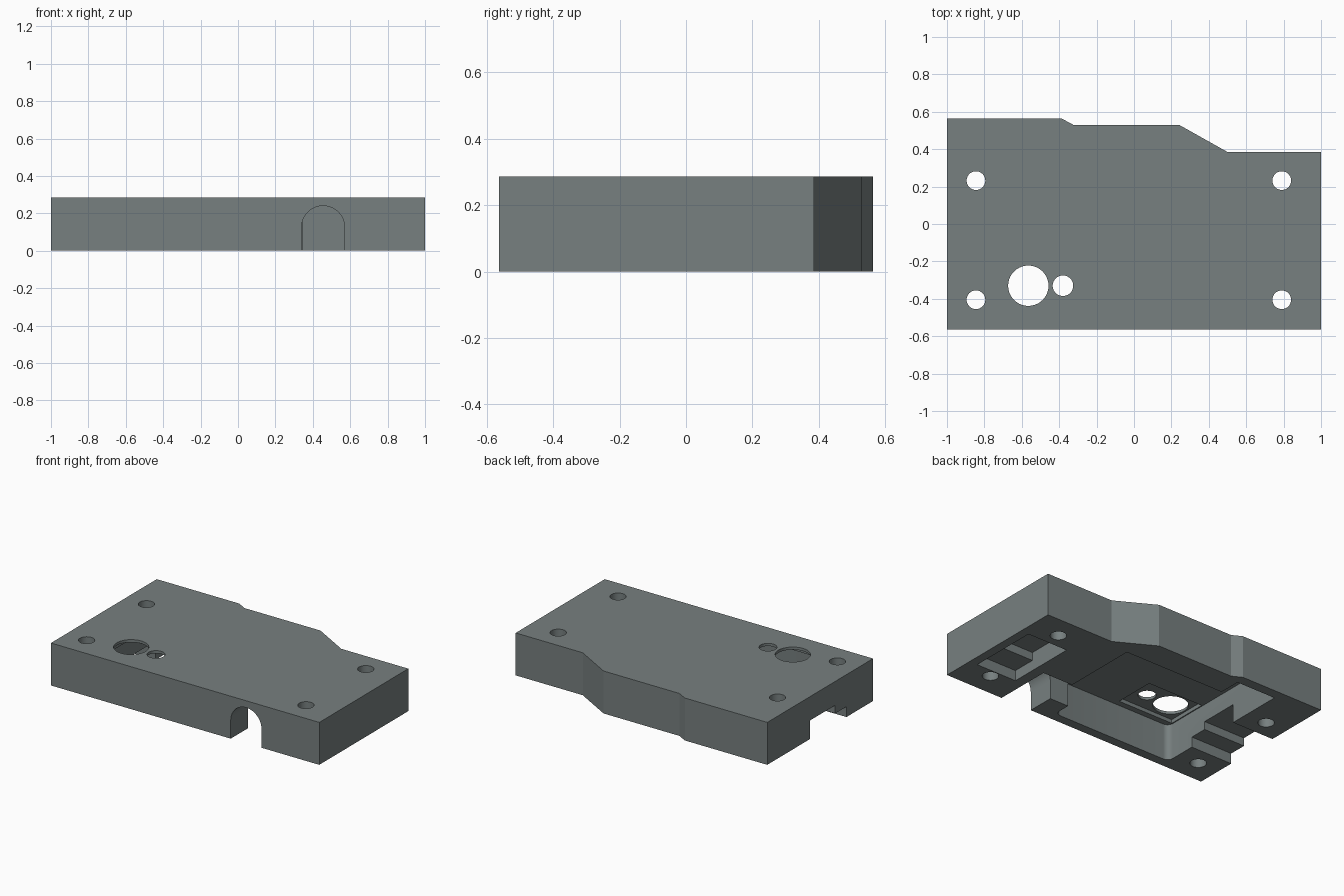
import bpy, bmesh, math
from mathutils import Vector

if "Cube" in bpy.data.objects:
    bpy.data.objects.remove(bpy.data.objects["Cube"])

grey = bpy.data.materials.new("slate_grey")
grey.diffuse_color = (0.185, 0.215, 0.215, 1)
grey.use_nodes = True
grey.node_tree.nodes["Principled BSDF"].inputs["Base Color"].default_value = grey.diffuse_color


def prism(name, points, offset):
    """Extrude a closed loop of 3D points along an offset vector."""
    bm = bmesh.new()
    face = bm.faces.new([bm.verts.new(p) for p in points])
    ext = bmesh.ops.extrude_face_region(bm, geom=[face])
    verts = [g for g in ext["geom"] if isinstance(g, bmesh.types.BMVert)]
    bmesh.ops.translate(bm, verts=verts, vec=Vector(offset))
    bmesh.ops.recalc_face_normals(bm, faces=bm.faces)
    mesh = bpy.data.meshes.new(name)
    bm.to_mesh(mesh)
    bm.free()
    mesh.materials.append(grey)
    ob = bpy.data.objects.new(name, mesh)
    bpy.context.collection.objects.link(ob)
    return ob


def upright(name, outline, z0, z1):
    return prism(name, [(x, y, z0) for x, y in outline], (0, 0, z1 - z0))


def box(name, x0, x1, y0, y1, z1):
    return upright(name, [(x0, y0), (x1, y0), (x1, y1), (x0, y1)], -0.1, z1)


def arc(cx, cy, r, a0, a1, n):
    return [(cx + r * math.cos(math.radians(a0 + (a1 - a0) * i / n)),
             cy + r * math.sin(math.radians(a0 + (a1 - a0) * i / n)))
            for i in range(n + 1)]


def cut(target, cutter):
    mod = target.modifiers.new("cut", 'BOOLEAN')
    mod.operation = 'DIFFERENCE'
    mod.solver = 'EXACT'
    mod.object = cutter
    bpy.context.view_layer.objects.active = target
    bpy.ops.object.modifier_apply(modifier=mod.name)
    bpy.data.objects.remove(cutter)


# Housing plate with stepped back edge
H = 0.286
housing = upright("housing_plate", [
    (-1, -0.563), (1, -0.563), (1, 0.385), (0.5, 0.385), (0.245, 0.528),
    (-0.32, 0.528), (-0.385, 0.563), (-1, 0.563)], 0, H)

# Main underside pocket with rounded front corners
pocket = [(0.345, -0.17), (0.345, -0.38), (0.20, -0.38)]
pocket += arc(0.16, -0.46, 0.04, 0, -90, 6)
pocket += arc(-0.65, -0.46, 0.04, -90, -180, 6)
pocket += [(-0.69, 0.495), (-0.40, 0.495), (-0.40, 0.345), (0.345, 0.345)]
cut(housing, upright("pocket_cutter", pocket, -0.1, 0.243))

# Shallow recess around the large holes
cut(housing, box("recess_cutter", -0.683, -0.27, -0.46, -0.18, 0.268))

# Arched cable channel through the front
arch = [(0.57, -0.1)] + arc(0.455, 0.125, 0.115, 0, 180, 24) + [(0.34, -0.1)]
cut(housing, prism("channel_cutter", [(x, -0.7, z) for x, z in arch],
                   (0, 0.53, 0)))

# Stepped notch open to the left end, and closed stepped pocket at the right
for x0, x1, y0, step, y1 in ((-1.1, -0.68, -0.28, -0.16, 0.107),
                             (0.64, 0.94, -0.35, -0.19, 0.13)):
    profile = [(y0, -0.1), (y1, -0.1), (y1, 0.125), (step, 0.125),
               (step, 0.07), (y0, 0.07)]
    cut(housing, prism("notch_cutter", [(x0, y, z) for y, z in profile],
                       (x1 - x0, 0, 0)))

# Through holes: four bolt holes and two openings
holes = [(x, y, 0.05) for x in (-0.845, 0.79) for y in (-0.405, 0.232)]
holes += [(-0.565, -0.33, 0.108), (-0.38, -0.33, 0.055)]
for x, y, r in holes:
    cut(housing, upright("hole_cutter", arc(x, y, r, 0, 360, 40)[:-1], -0.1, 0.4))

# Crisp edges, smooth bores
bpy.ops.object.select_all(action='DESELECT')
housing.select_set(True)
bpy.context.view_layer.objects.active = housing
bpy.ops.object.shade_smooth_by_angle(angle=math.radians(25))
